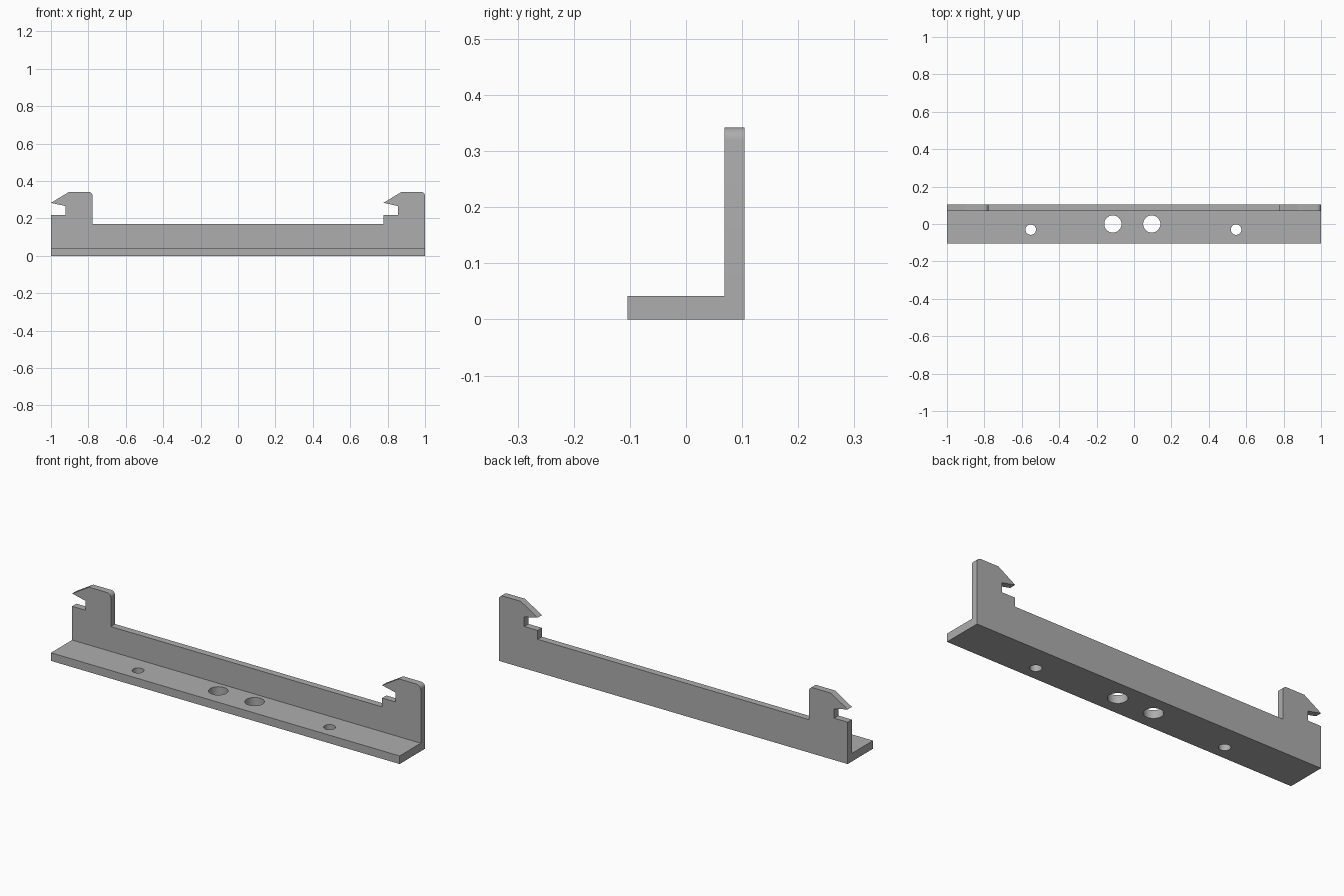
import bpy, bmesh, math
from mathutils import Vector

cube = bpy.data.objects.get("Cube")
if cube:
    bpy.data.objects.remove(cube, do_unlink=True)

HALF_DEPTH, WALL_FRONT = 0.104, 0.069
BASE_H, RAIL_H, TOP = 0.042, 0.171, 0.342

grey = bpy.data.materials.new("plain grey")
grey.use_nodes = True
color = (0.42, 0.42, 0.42, 1)
grey.diffuse_color = color
grey.node_tree.nodes["Principled BSDF"].inputs["Base Color"].default_value = color


def prism(name, outline, offset):
    """Extrude a closed outline of 3D points along an offset."""
    bm = bmesh.new()
    face = bm.faces.new([bm.verts.new(p) for p in outline])
    side = bmesh.ops.extrude_face_region(bm, geom=[face])["geom"]
    bmesh.ops.translate(bm, vec=Vector(offset),
                        verts=[v for v in side if isinstance(v, bmesh.types.BMVert)])
    bmesh.ops.recalc_face_normals(bm, faces=bm.faces)
    mesh = bpy.data.meshes.new(name)
    bm.to_mesh(mesh)
    bm.free()
    mesh.materials.append(grey)
    obj = bpy.data.objects.new(name, mesh)
    bpy.context.collection.objects.link(obj)
    return obj


def combine(target, other, operation):
    """Apply a boolean to the target and remove the other object."""
    mod = target.modifiers.new("boolean", 'BOOLEAN')
    mod.operation, mod.solver, mod.object = operation, 'EXACT', other
    bpy.context.view_layer.objects.active = target
    bpy.ops.object.modifier_apply(modifier=mod.name)
    bpy.data.objects.remove(other, do_unlink=True)


def hook(x, r=0.022, steps=6):
    """Hook outline from its lower arm over the tip to the rounded back corner."""
    width = 0.222
    pts = [(x, 0.217), (x + 0.077, 0.217), (x + 0.077, 0.266),
           (x, 0.283), (x + 0.097, TOP)]
    for i in range(steps + 1):
        a = math.pi / 2 * (1 - i / steps)
        pts.append((x + width - r + r * math.cos(a), TOP - r + r * math.sin(a)))
    return pts


# Back wall with a hook at each end, both opening to the same side
profile = [(-1, 0)] + hook(-1) + [(-0.778, RAIL_H), (0.778, RAIL_H)] + hook(0.778) + [(1, 0)]
bracket = prism("bracket", [(x, WALL_FRONT, z) for x, z in profile],
                (0, HALF_DEPTH - WALL_FRONT, 0))

# Base plate
corners = [(-1, -HALF_DEPTH), (1, -HALF_DEPTH), (1, HALF_DEPTH), (-1, HALF_DEPTH)]
base = prism("base_plate", [(x, y, 0) for x, y in corners], (0, 0, BASE_H))
combine(bracket, base, 'UNION')

# Two large and two small holes through the base
for x, y, r in [(-0.113, 0, 0.046), (0.095, 0, 0.046),
                (-0.552, -0.03, 0.028), (0.546, -0.03, 0.028)]:
    angles = [math.tau * i / 40 for i in range(40)]
    ring = [(x + r * math.cos(a), y + r * math.sin(a), -0.05) for a in angles]
    cutter = prism("hole_cutter", ring, (0, 0, 0.15))
    cutter.hide_render = True
    combine(bracket, cutter, 'DIFFERENCE')

# Smooth the holes and rounded corners, keep the edges sharp
bpy.ops.object.select_all(action='DESELECT')
bracket.select_set(True)
bpy.context.view_layer.objects.active = bracket
bpy.ops.object.shade_smooth_by_angle(angle=math.radians(25))
